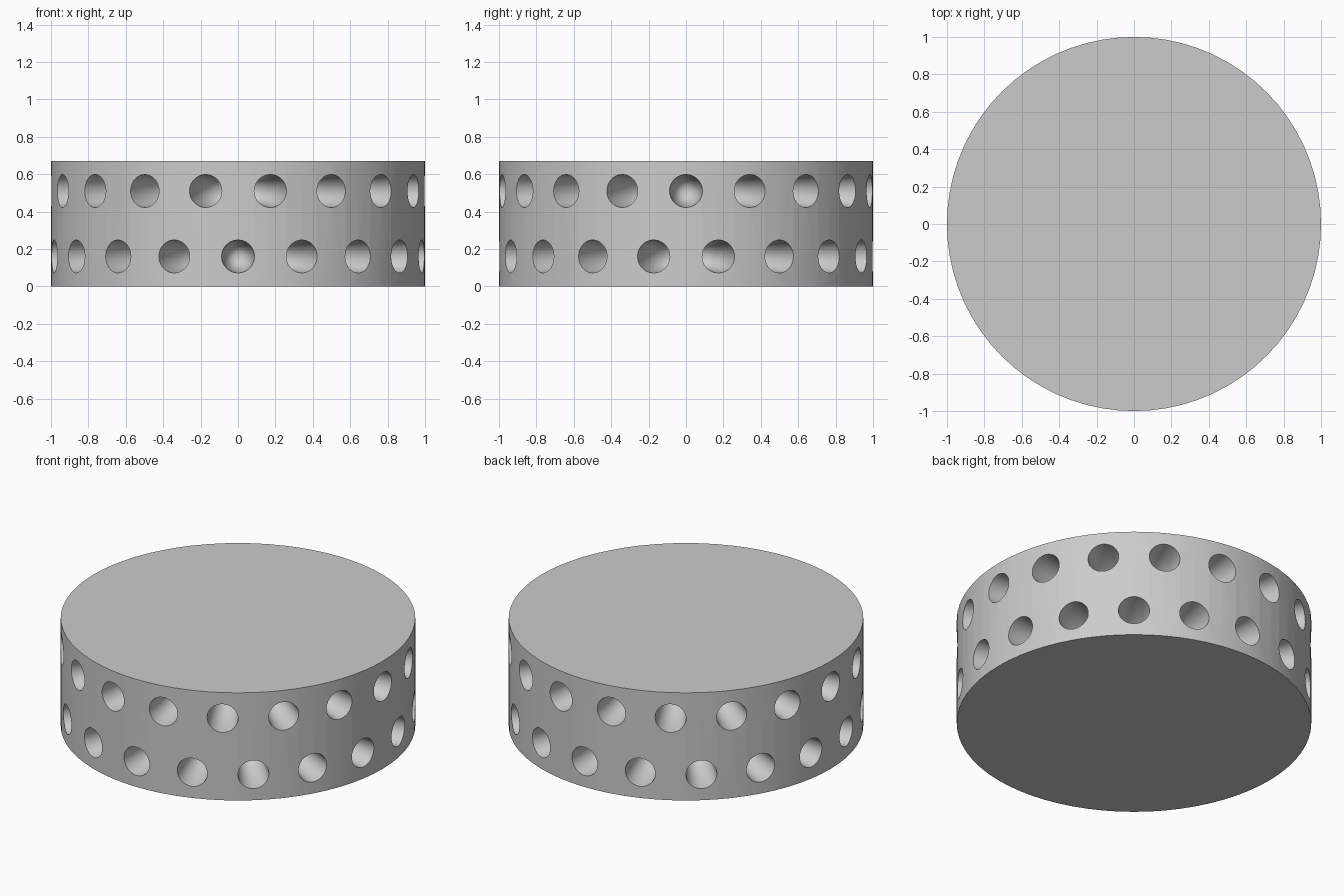
import bpy, bmesh
from math import radians, pi
from mathutils import Matrix

cube = bpy.data.objects.get("Cube")
if cube:
    bpy.data.objects.remove(cube, do_unlink=True)

HEIGHT = 0.67
HOLES = 18
HOLE_RADIUS = 0.088
TIP = 0.01      # distance of each cone tip from the axis
OUTER = 1.06    # cone base lies just outside the wall

grey = bpy.data.materials.new("plain grey")
grey.use_nodes = True
colour = (0.6, 0.6, 0.6, 1)
grey.diffuse_color = colour
grey.node_tree.nodes["Principled BSDF"].inputs["Base Color"].default_value = colour


def add_object(name, bm):
    mesh = bpy.data.meshes.new(name)
    bmesh.ops.recalc_face_normals(bm, faces=bm.faces)
    bm.to_mesh(mesh)
    bm.free()
    mesh.materials.append(grey)
    obj = bpy.data.objects.new(name, mesh)
    bpy.context.collection.objects.link(obj)
    return obj


# Solid round drum
bm = bmesh.new()
bmesh.ops.create_cone(bm, cap_ends=True, segments=72, radius1=1, radius2=1,
                      depth=HEIGHT, matrix=Matrix.Translation((0, 0, HEIGHT / 2)))
drum = add_object("drum", bm)

# Two staggered rings of cones that narrow towards the drum's axis
bm = bmesh.new()
depth = OUTER - TIP
for z, offset in ((0.16, 10), (0.51, 0)):
    for i in range(HOLES):
        angle = radians(offset + i * 360 / HOLES)
        place = (Matrix.Translation((0, 0, z)) @ Matrix.Rotation(angle, 4, "Z")
                 @ Matrix.Translation(((OUTER + TIP) / 2, 0, 0))
                 @ Matrix.Rotation(-pi / 2, 4, "Y"))
        bmesh.ops.create_cone(bm, cap_ends=True, segments=48,
                              radius1=HOLE_RADIUS * depth / (1 - TIP), radius2=0,
                              depth=depth, matrix=place)
cutter = add_object("hole_cutter", bm)
cutter.hide_render = True

# Cut the tapered holes
cut = drum.modifiers.new("holes", "BOOLEAN")
cut.operation = "DIFFERENCE"
cut.solver = "EXACT"
cut.object = cutter
bpy.context.view_layer.objects.active = drum
drum.select_set(True)
cutter.select_set(False)
bpy.ops.object.modifier_apply(modifier=cut.name)
bpy.data.objects.remove(cutter, do_unlink=True)
bpy.ops.object.shade_smooth_by_angle(angle=radians(30))
